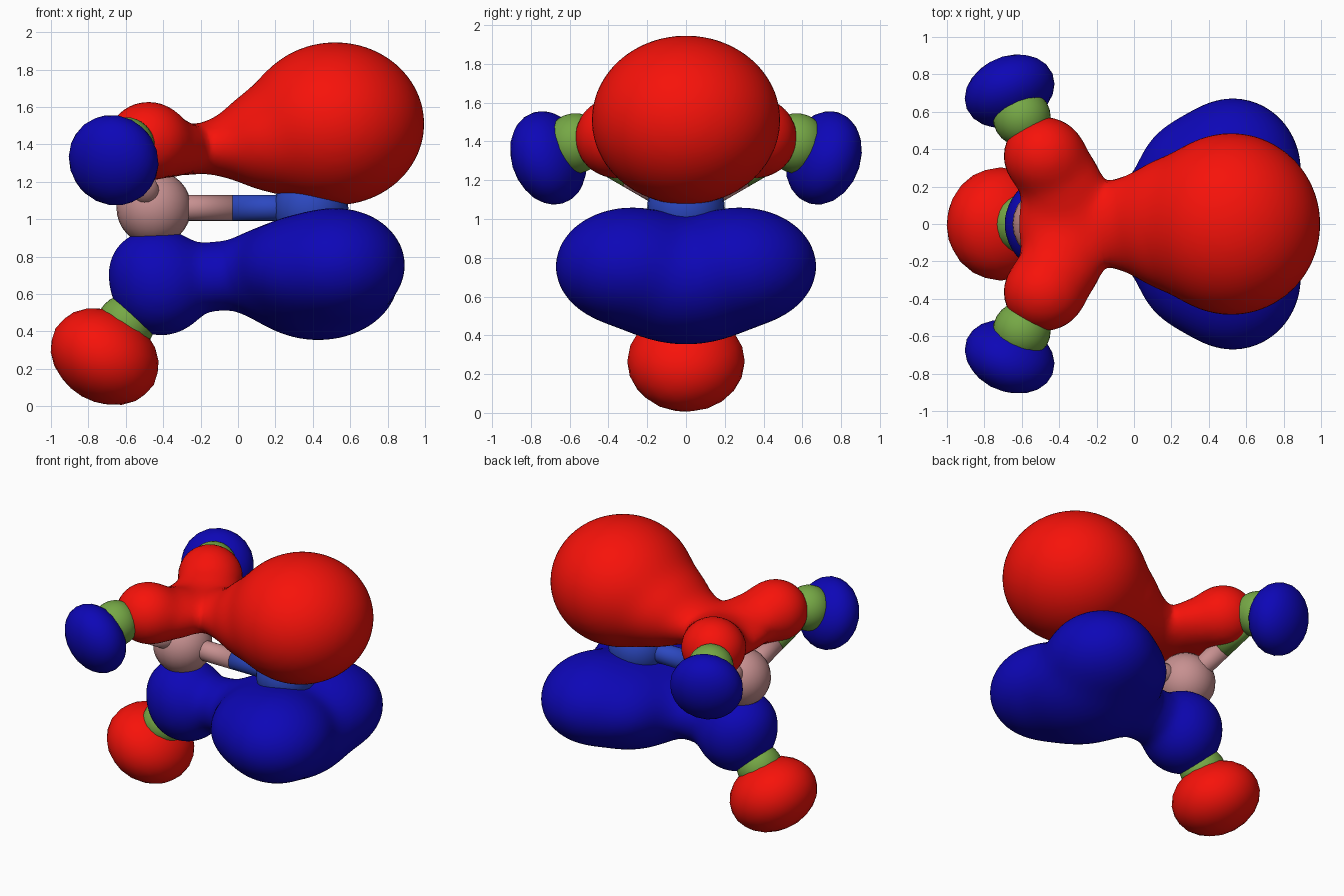
import bpy, bmesh, math
from mathutils import Vector, Matrix

if "Cube" in bpy.data.objects:
    bpy.data.objects.remove(bpy.data.objects["Cube"])


def material(name, rgb):
    m = bpy.data.materials.new(name)
    m.diffuse_color = (*rgb, 1)
    m.use_nodes = True
    m.node_tree.nodes["Principled BSDF"].inputs["Base Color"].default_value = m.diffuse_color
    return m


RED = material("red", (0.93, 0.006, 0.003))
BLUE = material("blue", (0.004, 0.002, 0.47))
PINK = material("pink", (0.57, 0.28, 0.28))
GREEN = material("green", (0.18, 0.39, 0.06))
NITRO = material("light_blue", (0.025, 0.065, 0.53))


def finish(name, bm, mat):
    me = bpy.data.meshes.new(name)
    bm.to_mesh(me)
    bm.free()
    me.materials.append(mat)
    me.polygons.foreach_set("use_smooth", [True] * len(me.polygons))
    ob = bpy.data.objects.new(name, me)
    bpy.context.collection.objects.link(ob)
    return ob


def atom(name, centre, r, mat):
    bm = bmesh.new()
    bmesh.ops.create_uvsphere(bm, u_segments=24, v_segments=16, radius=r,
                              matrix=Matrix.Translation(centre))
    finish(name, bm, mat)


def rod(name, a, b, mat, r=0.07):
    bm = bmesh.new()
    d = b - a
    mtx = Matrix.Translation((a + b) / 2) @ d.to_track_quat('Z', 'Y').to_matrix().to_4x4()
    bmesh.ops.create_cone(bm, cap_ends=True, segments=20, radius1=r, radius2=r,
                          depth=d.length, matrix=mtx)
    finish(name, bm, mat)


def bond(name, a, b, mat_a, mat_b):
    mid = (a + b) / 2
    rod(name + "_inner", a, mid, mat_a)
    rod(name + "_outer", mid, b, mat_b)


def cap_lobe(name, centre, axis, thick, wide, mat):
    """Flattened ball, short along its axis."""
    bm = bmesh.new()
    rot = Vector(axis).to_track_quat('Z', 'Y').to_matrix().to_4x4()
    mtx = Matrix.Translation(centre) @ rot @ Matrix.Diagonal((wide, wide, thick, 1))
    bmesh.ops.create_icosphere(bm, subdivisions=3, radius=1, matrix=mtx)
    finish(name, bm, mat)


def soft_lobe(name, balls, mat, k=0.035):
    """Ellipsoids fused with a smooth union."""
    bm = bmesh.new()
    for c, r in balls:
        bmesh.ops.create_icosphere(bm, subdivisions=4, radius=1,
                                   matrix=Matrix.Translation(c) @ Matrix.Diagonal((*r, 1)))
    ob = finish(name, bm, mat)
    mod = ob.modifiers.new("fuse", 'REMESH')
    mod.mode = 'VOXEL'
    mod.voxel_size = 0.035
    dg = bpy.context.evaluated_depsgraph_get()
    me = bpy.data.meshes.new_from_object(ob.evaluated_get(dg))
    ob.modifiers.clear()

    def field(p):
        total = 0
        for c, r in balls:
            q = [(p[i] - c[i]) / r[i] for i in range(3)]
            k0 = math.sqrt(sum(v * v for v in q)) + 1e-6
            k1 = math.sqrt(sum((q[i] / r[i]) ** 2 for i in range(3))) + 1e-6
            total += math.exp(-max(-0.6, k0 * (k0 - 1) / k1) / k)
        return -k * math.log(total + 1e-30)

    bm = bmesh.new()
    bm.from_mesh(me)
    e = 0.002
    axes = [Vector((e, 0, 0)), Vector((0, e, 0)), Vector((0, 0, e))]
    for _ in range(3):
        bmesh.ops.smooth_vert(bm, verts=bm.verts, factor=0.5,
                              use_axis_x=True, use_axis_y=True, use_axis_z=True)
        for v in bm.verts:
            f = field(v.co)
            g = Vector([(field(v.co + a) - f) / e for a in axes])
            step = g * (f / max(g.length_squared, 0.1))
            if step.length > 0.06:
                step *= 0.06 / step.length
            v.co -= step
    bm.to_mesh(ob.data)
    bm.free()
    ob.data.polygons.foreach_set("use_smooth", [True] * len(ob.data.polygons))


# Atoms and bonds
centre = Vector((-0.45, 0, 1.06))
nitrogen = Vector((0.39, 0, 1.06))
low = Vector((-0.6, 0, 0.44))
atom("centre_atom", centre, 0.2, PINK)
atom("right_atom", nitrogen, 0.2, NITRO)
bond("main_bond", centre, nitrogen, PINK, NITRO)
atom("lower_atom", low, 0.155, GREEN)
bond("lower_bond", centre, low, PINK, GREEN)
cap_lobe("lower_cap_lobe", (-0.713, 0, 0.265), (-0.5, 0, -0.87), 0.245, 0.303, RED)
for s, side in ((-1, "front"), (1, "back")):
    tip = Vector((-0.6, s * 0.57, 1.39))
    atom(side + "_atom", tip, 0.155, GREEN)
    bond(side + "_bond", centre, tip, PINK, GREEN)
    cap_lobe(side + "_cap_lobe", (-0.665, s * 0.71, 1.315),
             (-0.35, s * 0.85, -0.3), 0.18, 0.248, BLUE)

# Upper lobe: big head, tapering neck and two arms
upper = [((0.52, 0, 1.51), (0.475, 0.485, 0.435)),
         ((0.22, 0, 1.43), (0.33, 0.35, 0.28)),
         ((-0.02, 0, 1.39), (0.22, 0.24, 0.155)),
         ((-0.28, 0, 1.37), (0.22, 0.21, 0.12)),
         ((-0.44, 0, 1.37), (0.17, 0.22, 0.1))]
for s in (-1, 1):
    upper += [((-0.48, s * 0.365, 1.42), (0.215, 0.205, 0.205)),
              ((-0.38, s * 0.21, 1.385), (0.2, 0.2, 0.15))]
soft_lobe("upper_lobe", upper, RED)

# Lower lobe: broad bean, neck and a round left end
lower = [((0.43, 0, 0.68), (0.42, 0.45, 0.325)),
         ((0.14, 0, 0.71), (0.26, 0.29, 0.22)),
         ((-0.12, 0, 0.695), (0.2, 0.19, 0.175)),
         ((-0.41, 0, 0.655), (0.265, 0.265, 0.275)),
         ((-0.47, 0, 0.74), (0.195, 0.2, 0.175))]
for s in (-1, 1):
    lower += [((0.53, s * 0.29, 0.755), (0.36, 0.38, 0.3)),
              ((0.33, s * 0.2, 0.74), (0.32, 0.36, 0.26))]
soft_lobe("lower_lobe", lower, BLUE)
